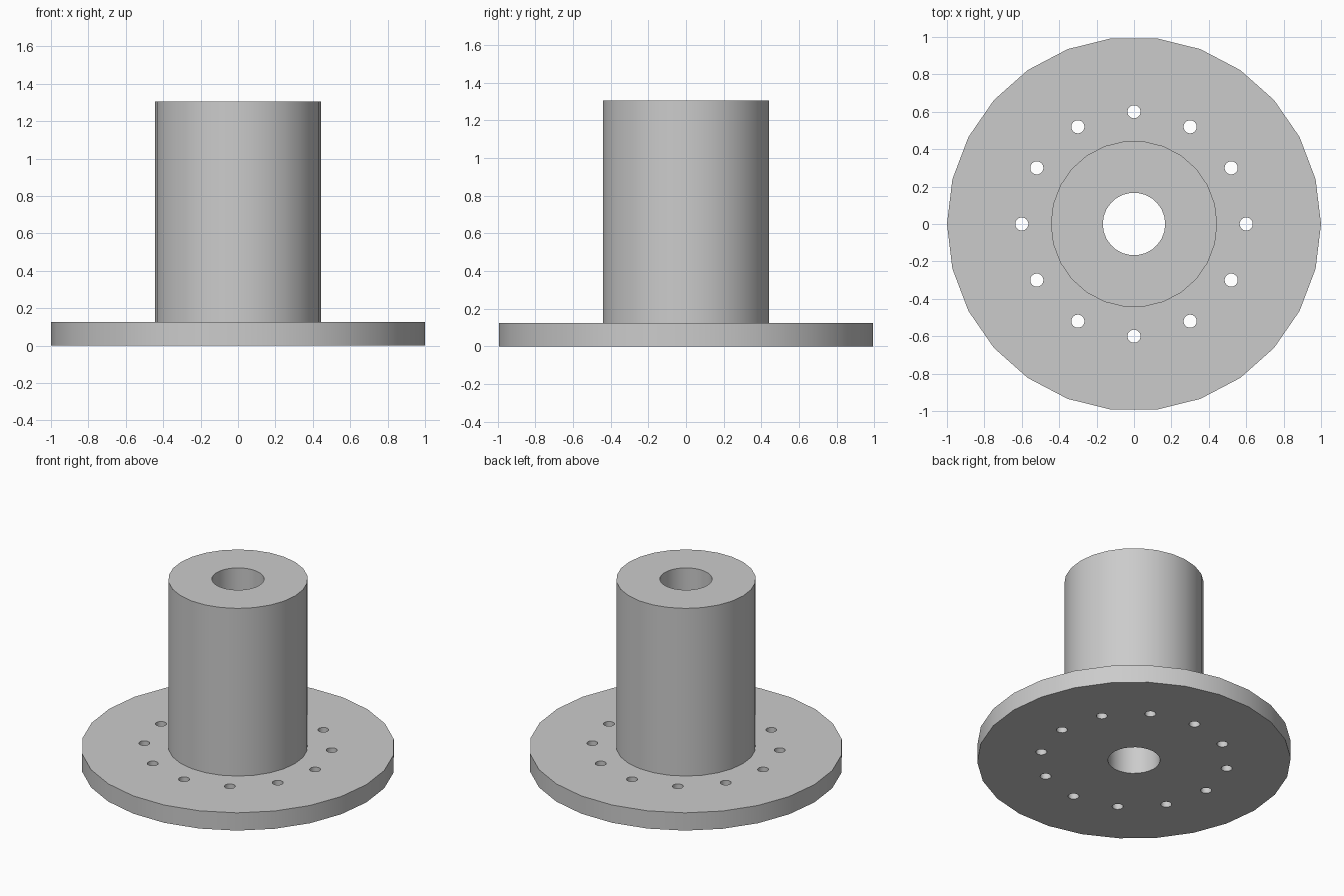
import bpy
import bmesh
import math
from mathutils import Matrix

SIDES = 26
BORE_R, HUB_R, FLANGE_R = 0.167, 0.445, 1.0
FLANGE_H, TOTAL_H = 0.125, 1.305
BOLT_COUNT, BOLT_CIRCLE, BOLT_R = 12, 0.6, 0.035

cube = bpy.data.objects.get("Cube")
if cube:
    bpy.data.objects.remove(cube, do_unlink=True)


def make_material(name, value):
    mat = bpy.data.materials.new(name)
    mat.use_nodes = True
    colour = (value, value, value, 1)
    mat.diffuse_color = colour
    mat.node_tree.nodes["Principled BSDF"].inputs["Base Color"].default_value = colour
    return mat


def make_object(name, bm):
    bmesh.ops.recalc_face_normals(bm, faces=bm.faces)
    mesh = bpy.data.meshes.new(name)
    bm.to_mesh(mesh)
    bm.free()
    obj = bpy.data.objects.new(name, mesh)
    bpy.context.collection.objects.link(obj)
    return obj


# Flange, hub and centre bore: one closed profile turned about z
profile = [(BORE_R, 0), (FLANGE_R, 0), (FLANGE_R, FLANGE_H),
           (HUB_R, FLANGE_H), (HUB_R, TOTAL_H), (BORE_R, TOTAL_H)]
bm = bmesh.new()
rings = []
for i in range(SIDES):
    a = math.tau * i / SIDES
    rings.append([bm.verts.new((r * math.cos(a), r * math.sin(a), z)) for r, z in profile])
for i in range(SIDES):
    here, after = rings[i], rings[(i + 1) % SIDES]
    for j in range(len(profile)):
        k = (j + 1) % len(profile)
        bm.faces.new((here[j], after[j], after[k], here[k]))
flanged_hub = make_object("flanged_hub", bm)
flanged_hub.data.materials.append(make_material("plain grey", 0.6))

# Ring of bolt holes through the flange
bm = bmesh.new()
for i in range(BOLT_COUNT):
    a = math.tau * i / BOLT_COUNT
    place = Matrix.Translation((BOLT_CIRCLE * math.cos(a), BOLT_CIRCLE * math.sin(a), FLANGE_H / 2))
    bmesh.ops.create_cone(bm, cap_ends=True, segments=SIDES, radius1=BOLT_R,
                          radius2=BOLT_R, depth=FLANGE_H * 2, matrix=place)
cutter = make_object("bolt_hole_cutter", bm)
cutter.hide_render = True

holes = flanged_hub.modifiers.new("bolt_holes", 'BOOLEAN')
holes.operation = 'DIFFERENCE'
holes.solver = 'EXACT'
holes.object = cutter

bpy.ops.object.select_all(action='DESELECT')
flanged_hub.select_set(True)
bpy.context.view_layer.objects.active = flanged_hub
bpy.ops.object.modifier_apply(modifier=holes.name)
bpy.data.objects.remove(cutter, do_unlink=True)

# Smooth round walls with crisp rims
bpy.ops.object.shade_smooth_by_angle(angle=math.radians(30))
